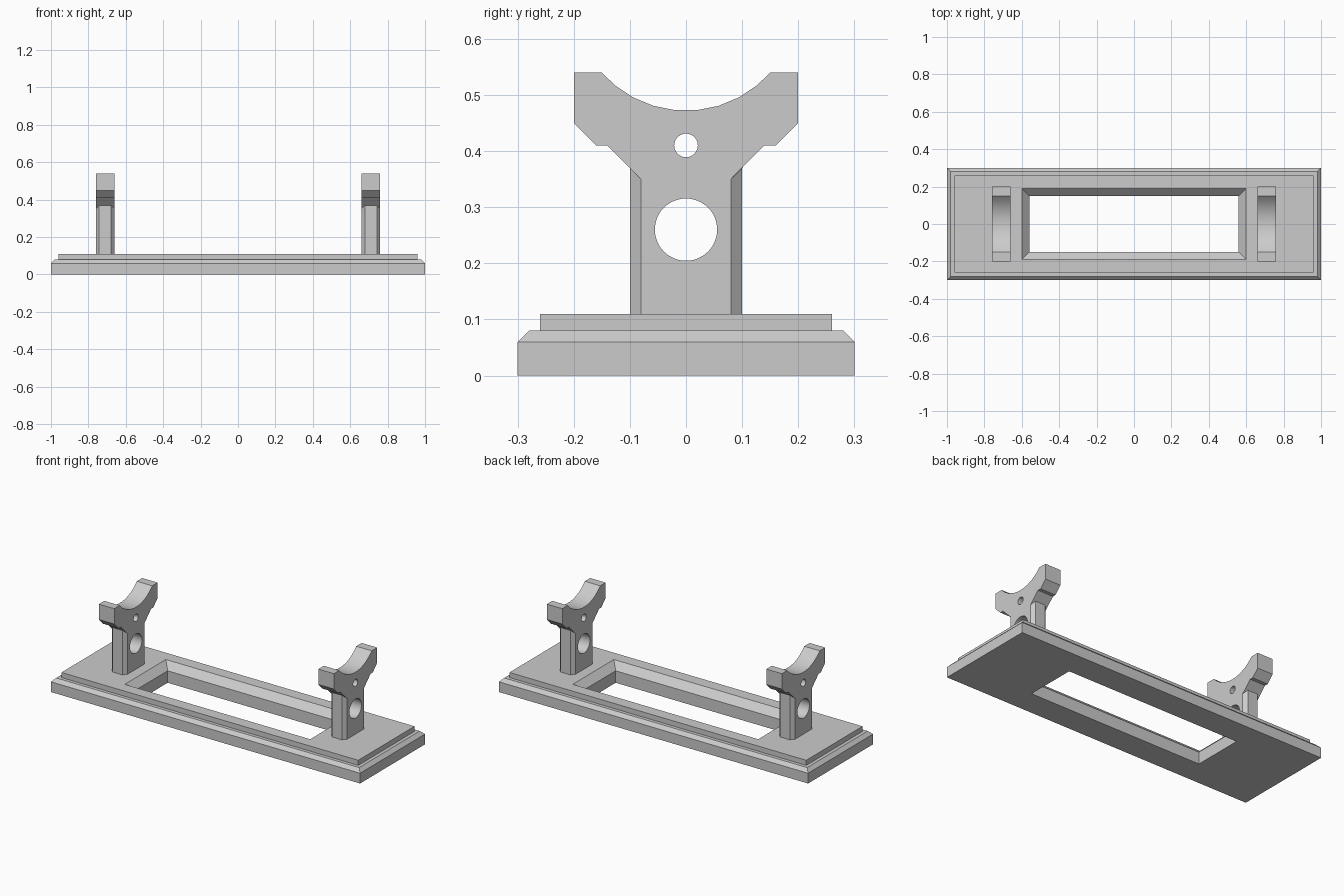
import bpy, bmesh, math

if "Cube" in bpy.data.objects:
    bpy.data.objects.remove(bpy.data.objects["Cube"])

grey = bpy.data.materials.new("grey")
grey.diffuse_color = (0.6, 0.6, 0.6, 1)
grey.use_nodes = True
grey.node_tree.nodes["Principled BSDF"].inputs["Base Color"].default_value = grey.diffuse_color


def finish(name, bm):
    bmesh.ops.recalc_face_normals(bm, faces=bm.faces)
    me = bpy.data.meshes.new(name)
    bm.to_mesh(me)
    bm.free()
    me.materials.append(grey)
    ob = bpy.data.objects.new(name, me)
    bpy.context.collection.objects.link(ob)
    return ob


def prism(name, points, offset):
    """Extrude a closed outline along an offset."""
    bm = bmesh.new()
    face = bm.faces.new([bm.verts.new(p) for p in points])
    res = bmesh.ops.extrude_face_region(bm, geom=[face])
    moved = [v for v in res["geom"] if isinstance(v, bmesh.types.BMVert)]
    bmesh.ops.translate(bm, verts=moved, vec=offset)
    return finish(name, bm)


def boolean(ob, tool, operation):
    mod = ob.modifiers.new(operation.lower(), 'BOOLEAN')
    mod.operation, mod.object, mod.solver = operation, tool, 'EXACT'
    bpy.context.view_layer.objects.active = ob
    bpy.ops.object.modifier_apply(modifier=mod.name)
    bpy.data.objects.remove(tool)


# Base: rectangular rings (half x, half y, z) joined into a stepped frame
rings = [(1, .3, 0), (1, .3, .06), (.98, .28, .08), (.96, .26, .08),
         (.96, .26, .11), (.6, .19, .11), (.56, .15, .07), (.56, .15, 0)]
bm = bmesh.new()
loops = [[bm.verts.new((sx * x, sy * y, z))
          for sx, sy in ((-1, -1), (1, -1), (1, 1), (-1, 1))] for x, y, z in rings]
for i, a in enumerate(loops):
    b = loops[(i + 1) % len(loops)]
    for j in range(4):
        k = (j + 1) % 4
        bm.faces.new((a[j], a[k], b[k], b[j]))
finish("base_frame", bm)

# Cradle outline, right half from the neck up and along the round saddle
half = [(.08, .35), (.14, .41), (.16, .41), (.2, .45), (.2, .54), (.15, .54)]
for step in (3.5, 2.5, 1.5, .5):
    a = math.radians(11.25 * step)
    half.append((.2 * math.sin(a), .672 - .2 * math.cos(a)))
outline = half + [(-y, z) for y, z in reversed(half)]


def support(name, cx):
    x0, x1, c = cx - .05, cx + .05, .018
    cradle = prism(name, [(x0, y, z) for y, z in outline], (.1, 0, 0))
    # Post with chamfered vertical edges
    post = prism("post", [(x0, -.08, .11), (x0 + c, -.1, .11), (x1 - c, -.1, .11), (x1, -.08, .11),
                          (x1, .08, .11), (x1 - c, .1, .11), (x0 + c, .1, .11), (x0, .08, .11)],
                 (0, 0, .26))
    boolean(cradle, post, 'UNION')
    # Round through holes
    for r, z in ((.0555, .26), (.021, .41)):
        circle = [(x0 - .1, r * math.cos(t * math.tau / 48), z + r * math.sin(t * math.tau / 48))
                  for t in range(48)]
        boolean(cradle, prism("hole_cutter", circle, (.3, 0, 0)), 'DIFFERENCE')
    bpy.ops.object.select_all(action='DESELECT')
    cradle.select_set(True)
    bpy.context.view_layer.objects.active = cradle
    bpy.ops.object.shade_smooth_by_angle(angle=math.radians(30))


support("left_support", -.71)
support("right_support", .71)
